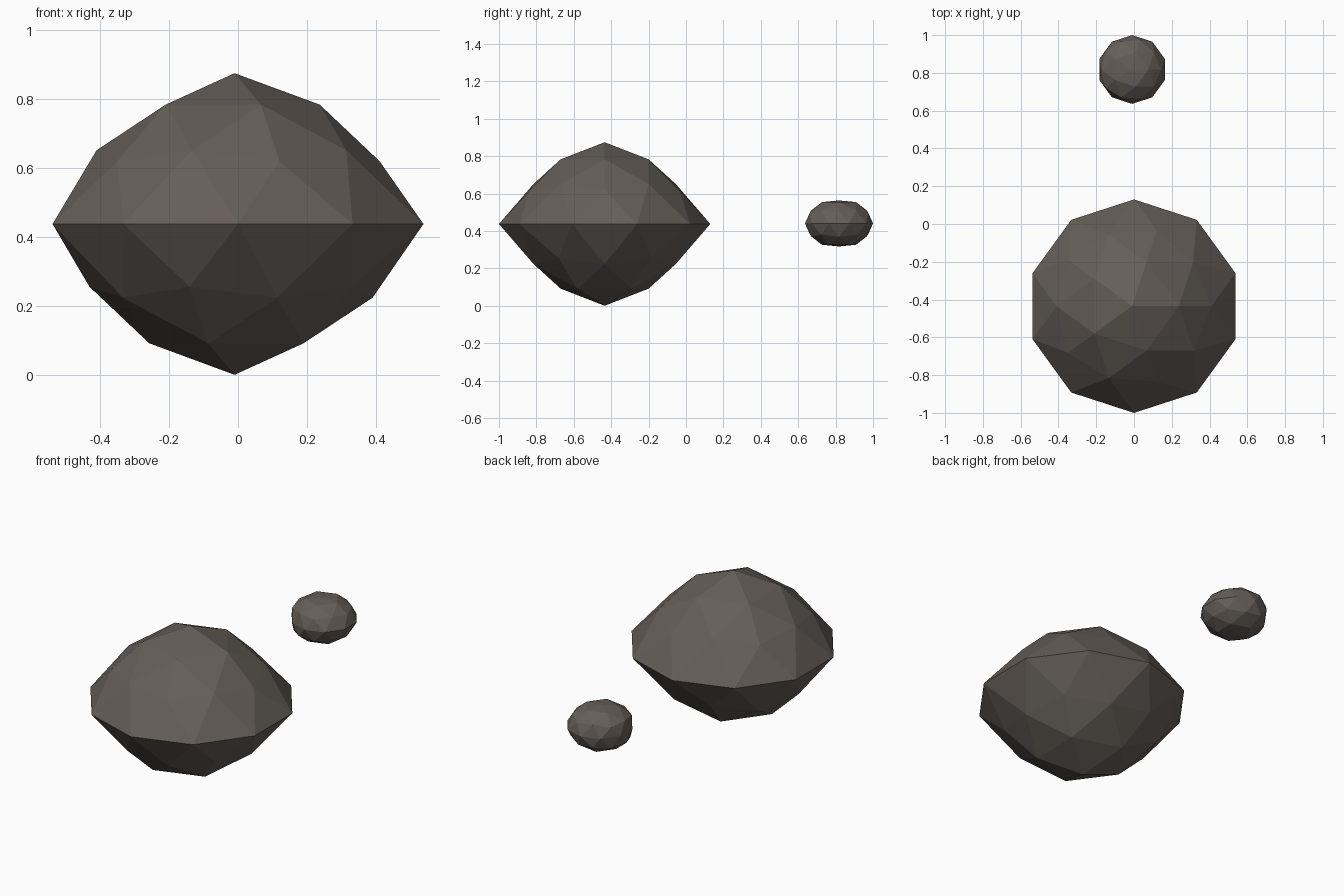
import bpy
import bmesh
from mathutils import Vector

cube = bpy.data.objects.get("Cube")
if cube:
    bpy.data.objects.remove(cube, do_unlink=True)

# Single stone colour
stone = bpy.data.materials.new("dark_stone")
stone.use_nodes = True
colour = (0.13, 0.112, 0.098, 1)
stone.diffuse_color = colour
stone.node_tree.nodes["Principled BSDF"].inputs["Base Color"].default_value = colour


def make_rock(name, centre, radius, half_height, pinch, bulge):
    """Faceted rock: pinch narrows and bulge raises the rings between rim and poles."""
    bm = bmesh.new()
    bmesh.ops.create_icosphere(bm, subdivisions=2, radius=1)
    for v in bm.verts:
        on_rim = abs(v.co.z) < 0.1
        at_pole = abs(v.co.z) > 0.95
        width = radius if on_rim else radius * pinch
        height = half_height if at_pole else half_height * bulge
        v.co = Vector((v.co.x * width, v.co.y * width, v.co.z * height))
        if not on_rim:
            v.co.x -= 0.01
    mesh = bpy.data.meshes.new(name)
    bm.to_mesh(mesh)
    bm.free()
    mesh.materials.append(stone)
    rock = bpy.data.objects.new(name, mesh)
    rock.location = centre
    bpy.context.collection.objects.link(rock)


# Large rock with a flared rim, and a small rounded one behind it
make_rock("large_rock", (0, -0.435, 0.437), 0.565, 0.437, 0.832, 0.93)
make_rock("small_rock", (-0.01, 0.818, 0.44), 0.182, 0.123, 1.0, 1.09)
